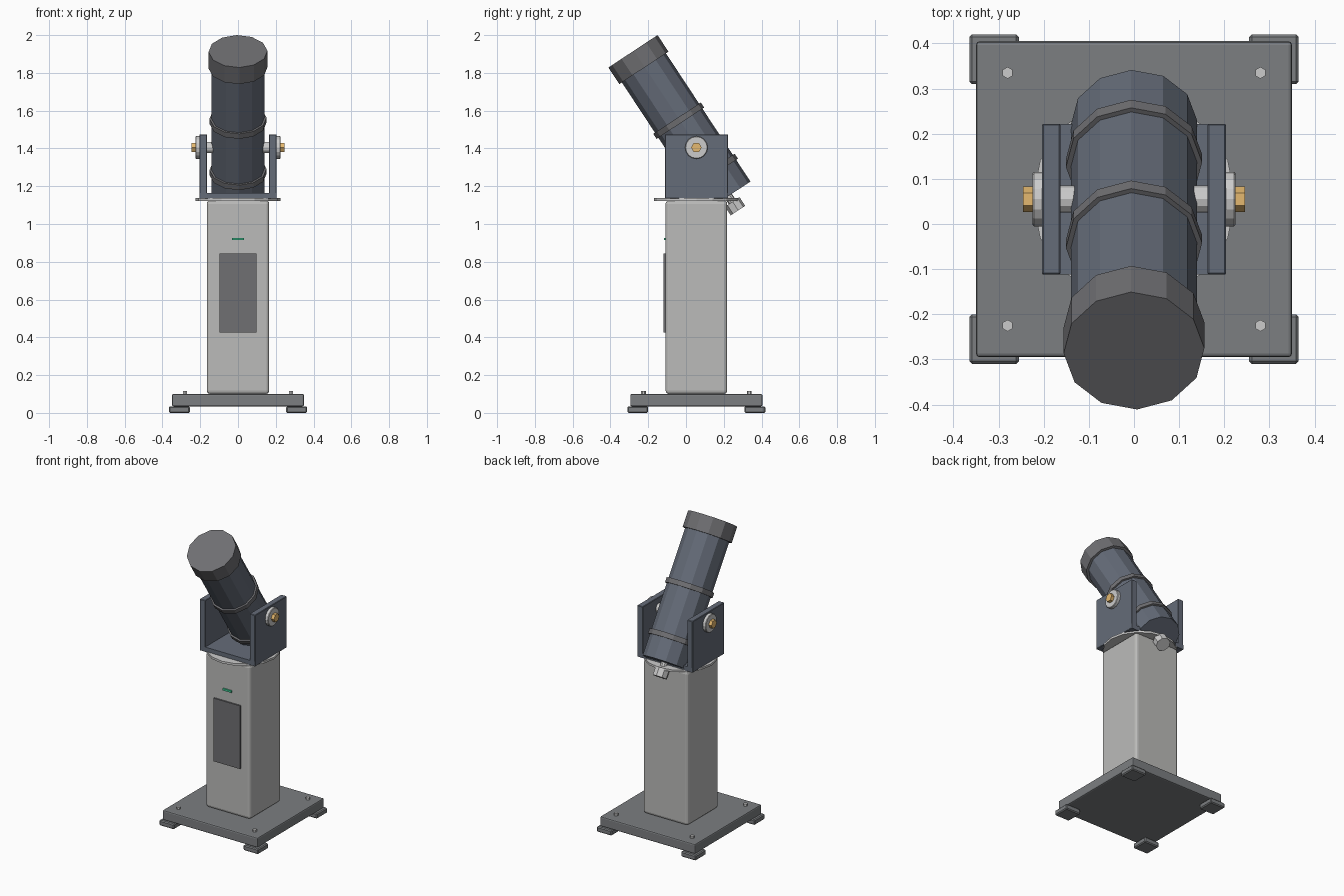
import bpy, math
from mathutils import Matrix, Vector

if "Cube" in bpy.data.objects:
    bpy.data.objects.remove(bpy.data.objects["Cube"])

CY = 0.055                      # centre line of the stand in y
TILT = math.radians(33.4)
PIVOT = Vector((0, CY, 1.405))


def mat(name, rgb):
    m = bpy.data.materials.new(name)
    m.diffuse_color = (*rgb, 1)
    m.use_nodes = True
    m.node_tree.nodes["Principled BSDF"].inputs["Base Color"].default_value = m.diffuse_color
    return m


BODY = mat("light_grey", (0.50, 0.50, 0.49))
BASE = mat("base_grey", (0.20, 0.21, 0.22))
DARK = mat("blue_grey", (0.13, 0.15, 0.19))
TRIM = mat("trim_grey", (0.16, 0.16, 0.17))
STEEL = mat("steel", (0.62, 0.63, 0.64))
GOLD = mat("brass", (0.78, 0.48, 0.16))
GREEN = mat("green", (0.05, 0.60, 0.30))


def finish(name, material, bevel=0, segments=1):
    o = bpy.context.object
    o.name = name
    o.data.materials.append(material)
    if bevel:
        b = o.modifiers.new("bevel", 'BEVEL')
        b.width, b.segments = bevel, segments
    return o


def box(name, lo, hi, material, bevel=0, segments=1):
    lo, hi = Vector(lo), Vector(hi)
    bpy.ops.mesh.primitive_cube_add(size=1, location=(lo + hi) / 2)
    bpy.context.object.scale = hi - lo
    bpy.ops.object.transform_apply(location=False, rotation=False, scale=True)
    return finish(name, material, bevel, segments)


def cyl(name, r, a, b, n, material, frame, bevel=0):
    """Cylinder along the local z of frame, from a to b."""
    bpy.ops.mesh.primitive_cylinder_add(vertices=n, radius=r, depth=b - a)
    o = finish(name, material, bevel)
    o.matrix_world = frame @ Matrix.Translation((0, 0, (a + b) / 2))
    return o


# Base plate, corner feet and anchor bolts
box("base_plate", (-0.35, CY - 0.35, 0.035), (0.35, CY + 0.35, 0.10), BASE, 0.008, 2)
for sx in (-1, 1):
    for sy in (-1, 1):
        x, y = sx * 0.31, CY + sy * 0.31
        box("corner_foot", (x - 0.055, y - 0.055, 0), (x + 0.055, y + 0.055, 0.035), BASE, 0.006)
        cyl("anchor_bolt", 0.013, 0.098, 0.115, 6, STEEL,
            Matrix.Translation((sx * 0.28, CY + sy * 0.28, 0)))

# Pedestal with access panel and status light
box("pedestal", (-0.165, CY - 0.163, 0.10), (0.165, CY + 0.163, 1.125), BODY, 0.018, 3)
box("access_panel", (-0.098, CY - 0.173, 0.425), (0.098, CY - 0.158, 0.845), TRIM)
box("status_light", (-0.032, CY - 0.172, 0.914), (0.032, CY - 0.158, 0.927), GREEN)

# Turntable and fork
cyl("turntable", 0.225, 1.123, 1.137, 16, STEEL, Matrix.Translation((0, CY, 0)))
box("fork_floor", (-0.203, CY - 0.167, 1.134), (0.203, CY + 0.167, 1.165), DARK)
for s in (-1, 1):
    a, b = sorted((s * 0.163, s * 0.204))
    box("fork_arm", (a, CY - 0.167, 1.134), (b, CY + 0.167, 1.475), DARK, 0.003)
    # Pivot hardware, pointing outwards on each side
    side = Matrix.Translation(PIVOT) @ Matrix.Rotation(s * math.pi / 2, 4, 'Y')
    cyl("pivot_shaft", 0.03, 0.12, 0.17, 12, STEEL, side)
    cyl("pivot_washer", 0.06, 0.20, 0.225, 16, STEEL, side, 0.003)
    cyl("pivot_bolt", 0.028, 0.22, 0.246, 6, GOLD, side)

# Tilted tube: barrel, front cap, clamp rings, eyepiece
axis = (Matrix.Translation(PIVOT) @ Matrix.Rotation(TILT, 4, 'X')
        @ Matrix.Rotation(math.radians(2.5), 4, 'Z'))
cyl("tube", 0.14, -0.308, 0.56, 12, DARK, axis)
cyl("front_cap", 0.156, 0.505, 0.61, 12, TRIM, axis)
for t in (-0.155, 0.17):
    cyl("clamp_ring", 0.151, t - 0.016, t + 0.016, 12, TRIM, axis)
cyl("eyepiece_neck", 0.022, -0.35, -0.30, 10, STEEL, axis)
cyl("eyepiece_knob", 0.046, -0.40, -0.345, 8, STEEL, axis)
